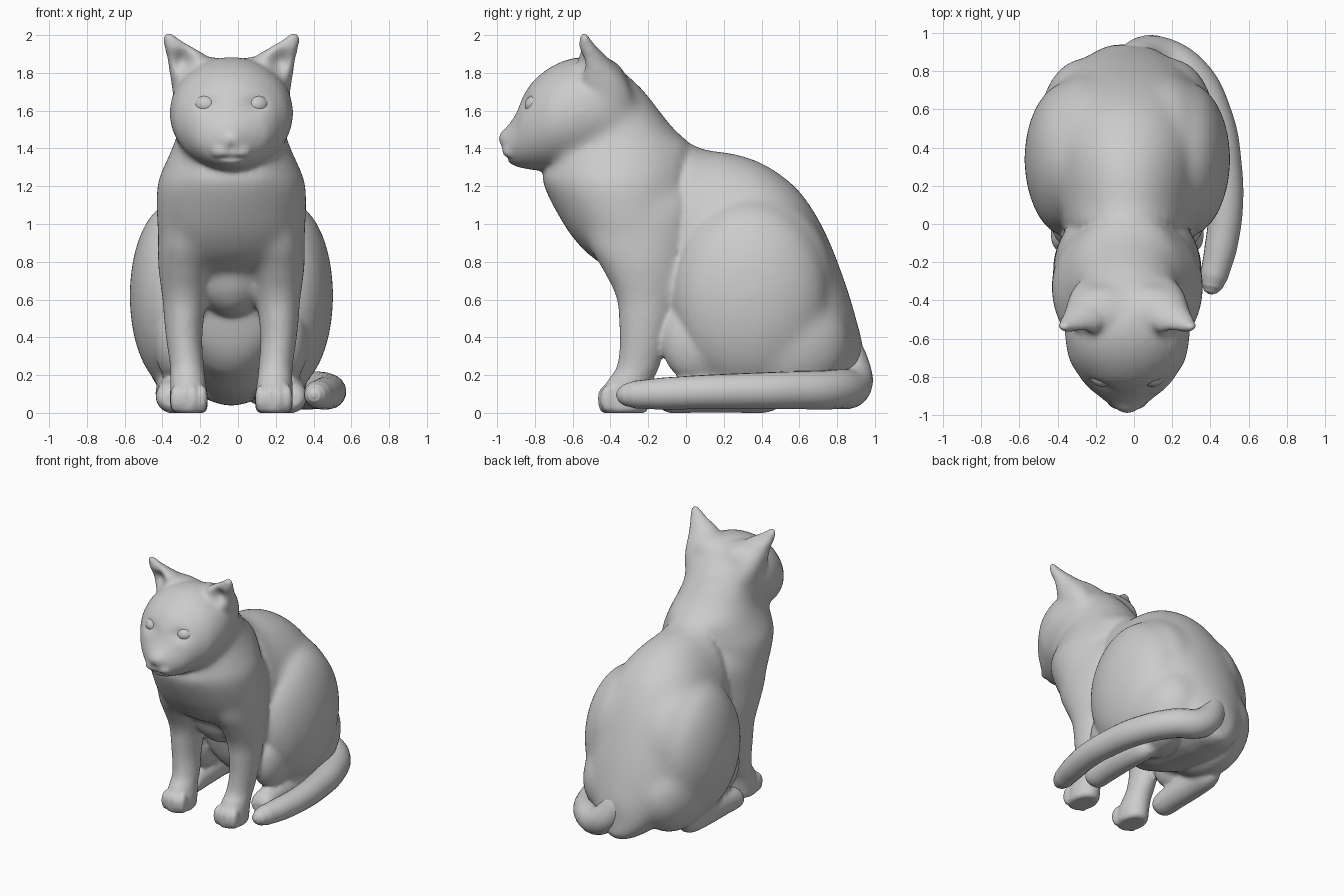
import bpy, bmesh, math
from mathutils import Vector, Matrix

CX = -0.035          # symmetry plane of the body
parts = []


def spline(rows, steps=6):
    """Catmull-Rom interpolation of number rows."""
    out = []
    for i in range(len(rows) - 1):
        p0, p1, p2, p3 = (rows[max(i - 1, 0)], rows[i], rows[i + 1],
                          rows[min(i + 2, len(rows) - 1)])
        for k in range(steps):
            t = k / steps
            out.append([0.5 * (2 * b + (c - a) * t + (2 * a - 5 * b + 4 * c - d) * t * t
                               + (3 * b - a - 3 * c + d) * t ** 3)
                        for a, b, c, d in zip(p0, p1, p2, p3)])
    return out + [list(rows[-1])]


def add_object(name, bm):
    bmesh.ops.recalc_face_normals(bm, faces=bm.faces)
    me = bpy.data.meshes.new(name)
    bm.to_mesh(me)
    bm.free()
    ob = bpy.data.objects.new(name, me)
    bpy.context.collection.objects.link(ob)
    return ob


def loft(name, axis, rows, side=1, n=40):
    """Rows: (position on axis, x offset, low, high, half width) of ellipses."""
    bm = bmesh.new()
    rings = []
    for t, cx, lo, hi, hx in spline(rows):
        ring = []
        for k in range(n):
            a = 2 * math.pi * k / n
            x = CX + side * cx + hx * math.cos(a)
            w = (lo + hi) / 2 + (hi - lo) / 2 * math.sin(a)
            ring.append(bm.verts.new((x, w, t) if axis == 'z' else (x, t, w)))
        rings.append(ring)
    for r, s in zip(rings, rings[1:]):
        for k in range(n):
            bm.faces.new((r[k], r[(k + 1) % n], s[(k + 1) % n], s[k]))
    bm.faces.new(rings[0])
    bm.faces.new(rings[-1])
    parts.append(add_object(name, bm))


def ball(name, loc, size):
    bm = bmesh.new()
    m = Matrix.Translation(Vector(loc) + Vector((CX, 0, 0))) @ Matrix.Diagonal((*size, 1))
    bmesh.ops.create_uvsphere(bm, u_segments=40, v_segments=24, radius=1, matrix=m)
    ob = add_object(name, bm)
    parts.append(ob)
    return ob


def ramp(v, start, width):
    return min(max((v - start) / width, 0), 1)


# chest, shoulders and neck
loft("chest", 'z', [
    (0.73, 0, -0.33, -0.06, 0.22), (0.79, 0, -0.45, 0.0, 0.33), (0.87, 0, -0.55, 0.02, 0.375),
    (1.0, 0, -0.65, 0.04, 0.395), (1.2, 0, -0.75, 0.06, 0.395), (1.3, 0, -0.75, 0.06, 0.36),
    (1.4, 0, -0.73, 0.04, 0.315), (1.5, 0, -0.66, -0.06, 0.28), (1.6, 0, -0.6, -0.14, 0.25),
    (1.72, 0, -0.55, -0.235, 0.19), (1.78, 0, -0.5, -0.31, 0.1)])
ball("breast", (0, -0.13, 0.76), (0.2, 0.23, 0.25))

# back, belly and rump
loft("torso", 'y', [
    (-0.15, 0, 0.6, 1.3, 0.26), (-0.08, 0, 0.35, 1.39, 0.31), (0.0, 0, 0.23, 1.43, 0.34),
    (0.1, 0, 0.17, 1.395, 0.37), (0.25, 0, 0.1, 1.375, 0.40), (0.4, 0, 0.07, 1.325, 0.42),
    (0.55, 0, 0.05, 1.225, 0.41), (0.65, 0, 0.04, 1.11, 0.38), (0.75, 0, 0.04, 0.93, 0.34),
    (0.85, 0, 0.04, 0.67, 0.25), (0.915, 0, 0.06, 0.45, 0.15), (0.94, 0, 0.1, 0.35, 0.08)])

# head
loft("head", 'y', [
    (-0.988, 0, 1.43, 1.47, 0.025), (-0.972, 0, 1.395, 1.493, 0.055),
    (-0.94, 0, 1.33, 1.525, 0.1), (-0.90, 0, 1.305, 1.585, 0.15),
    (-0.86, 0, 1.295, 1.68, 0.20), (-0.80, 0, 1.285, 1.765, 0.25), (-0.7, 0, 1.28, 1.84, 0.308),
    (-0.58, 0, 1.29, 1.88, 0.33), (-0.45, 0, 1.32, 1.87, 0.315), (-0.3, 0, 1.38, 1.78, 0.255),
    (-0.2, 0, 1.45, 1.65, 0.15)])
ball("nose", (0, -0.972, 1.453), (0.032, 0.022, 0.022))

for s in (-1, 1):
    ball("muzzle_pad", (s * 0.045, -0.918, 1.385), (0.065, 0.055, 0.048))
    ball("crown", (s * 0.13, -0.47, 1.785), (0.18, 0.15, 0.1))
    # ears
    loft("ear", 'z', [
        (1.64, 0.2, -0.56, -0.27, 0.1), (1.74, 0.21, -0.58, -0.30, 0.11),
        (1.81, 0.21, -0.585, -0.345, 0.12), (1.88, 0.23, -0.583, -0.41, 0.11),
        (1.93, 0.275, -0.575, -0.465, 0.078), (1.97, 0.312, -0.565, -0.5, 0.048),
        (2.008, 0.335, -0.557, -0.525, 0.022)], s)
    # front legs with paws
    loft("front_leg", 'z', [
        (0.0, 0.225, -0.44, -0.22, 0.08), (0.02, 0.225, -0.46, -0.2, 0.097),
        (0.09, 0.225, -0.455, -0.19, 0.1), (0.17, 0.23, -0.415, -0.175, 0.093),
        (0.25, 0.235, -0.365, -0.14, 0.09), (0.4, 0.25, -0.35, -0.1, 0.096),
        (0.6, 0.25, -0.37, -0.055, 0.117), (0.75, 0.245, -0.44, -0.02, 0.142),
        (0.9, 0.237, -0.52, 0.01, 0.153), (1.1, 0.22, -0.53, 0.025, 0.15),
        (1.3, 0.16, -0.4, -0.02, 0.1)], s)
    for k in range(4):
        ball("toe", (s * 0.225 + (k - 1.5) * 0.048, -0.43 + 0.012 * abs(k - 1.5), 0.075),
             (0.028, 0.045, 0.075))
    # haunches, hips, knees and hind feet
    ball("haunch", (s * 0.30, 0.34, 0.62), (0.24, 0.41, 0.5))
    ball("hip", (s * 0.2, 0.36, 0.66), (0.28, 0.43, 0.51))
    ball("rump", (s * 0.225, 0.5, 0.37), (0.24, 0.37, 0.32))
    ball("knee", (s * 0.29, 0.06, 0.38), (0.12, 0.19, 0.22))
    loft("hind_foot", 'y', [
        (-0.14, 0.31, 0.03, 0.11, 0.06), (-0.09, 0.31, 0.0, 0.165, 0.088),
        (0.05, 0.31, 0.0, 0.19, 0.09), (0.25, 0.31, 0.0, 0.21, 0.09),
        (0.42, 0.30, 0.0, 0.2, 0.08), (0.5, 0.29, 0.03, 0.15, 0.05)], s)

# fuse everything into one smooth body
bpy.ops.object.select_all(action='DESELECT')
for ob in parts:
    ob.select_set(True)
body = parts[0]
bpy.context.view_layer.objects.active = body
bpy.ops.object.join()
body.name = "cat_body"
rm = body.modifiers.new("fuse", 'REMESH')
rm.mode = 'VOXEL'
rm.voxel_size = 0.014
bpy.ops.object.modifier_apply(modifier="fuse")

# blend the muscles strongly on haunches, shoulders and neck
vg = body.vertex_groups.new(name="blend")
for v in body.data.vertices:
    x, y, z = v.co
    hind = ramp(y, 0.04, 0.08) * ramp(z, 0.12, 0.1)
    fore = ramp(-y, 0.04, 0.06) * ramp(z, 0.5, 0.1) * ramp(-z, -1.74, 0.1) * ramp(y, -0.72, 0.06)
    nape = ramp(y, -0.5, 0.08) * ramp(-y, 0.1, 0.06) * ramp(z, 1.5, 0.1) * ramp(-z, -1.92, 0.06)
    w = max(hind, fore, nape)
    if w > 0:
        vg.add([v.index], w, 'REPLACE')
for name, group, count in (("blend", "blend", 70), ("soften", "", 5)):
    sm = body.modifiers.new(name, 'SMOOTH')
    sm.factor = 0.5
    sm.iterations = count
    sm.vertex_group = group
    bpy.ops.object.modifier_apply(modifier=name)

# eye sockets, ear hollows and mouth, pressed in with a soft brush
dents = [((0, -0.96, 1.405), (0.012, 0.05, 0.022), 0.012)]
for s in (-1, 1):
    dents += [((s * 0.13, -0.86, 1.635), (0.065, 0.1, 0.045), 0.022),
              ((s * 0.26, -0.59, 1.86), (0.055, 0.06, 0.065), 0.06),
              ((s * 0.045, -0.94, 1.35), (0.045, 0.05, 0.012), 0.012)]
for v in body.data.vertices:
    if v.co.z < 1.25 or v.co.y > -0.47:
        continue
    p = v.co.copy()
    for c, r, depth in dents:
        d = sum(((a - b) / q) ** 2 for a, b, q in zip(p, (c[0] + CX, c[1], c[2]), r))
        if d < 9:
            v.co.y += depth * math.exp(-d)

# eyes
eyes = [ball("eye", (s * 0.132, -0.783, 1.63), (0.068, 0.07, 0.058)) for s in (-1, 1)]

# tail wrapped round the right side
cu = bpy.data.curves.new("tail", 'CURVE')
cu.dimensions = '3D'
cu.bevel_depth = 1.0
cu.bevel_resolution = 8
cu.resolution_u = 8
cu.use_fill_caps = True
pts = [(-0.03, 0.77, 0.48, 0.07), (0.01, 0.86, 0.28, 0.1), (0.12, 0.88, 0.15, 0.106),
       (0.29, 0.785, 0.125, 0.105), (0.42, 0.55, 0.12, 0.1), (0.47, 0.3, 0.115, 0.095),
       (0.48, 0.08, 0.11, 0.09), (0.455, -0.12, 0.102, 0.085), (0.42, -0.27, 0.097, 0.073),
       (0.408, -0.325, 0.095, 0.057), (0.402, -0.355, 0.095, 0.036), (0.4, -0.368, 0.095, 0.01)]
sp = cu.splines.new('BEZIER')
sp.bezier_points.add(len(pts) - 1)
for bp, p in zip(sp.bezier_points, pts):
    bp.co = p[:3]
    bp.radius = p[3]
    bp.handle_left_type = bp.handle_right_type = 'AUTO'
tail = bpy.data.objects.new("tail", cu)
bpy.context.collection.objects.link(tail)
bpy.ops.object.select_all(action='DESELECT')
tail.select_set(True)
bpy.context.view_layer.objects.active = tail
bpy.ops.object.convert(target='MESH')

# smooth shading
for ob in [body, bpy.context.view_layer.objects.active] + eyes:
    for f in ob.data.polygons:
        f.use_smooth = True
